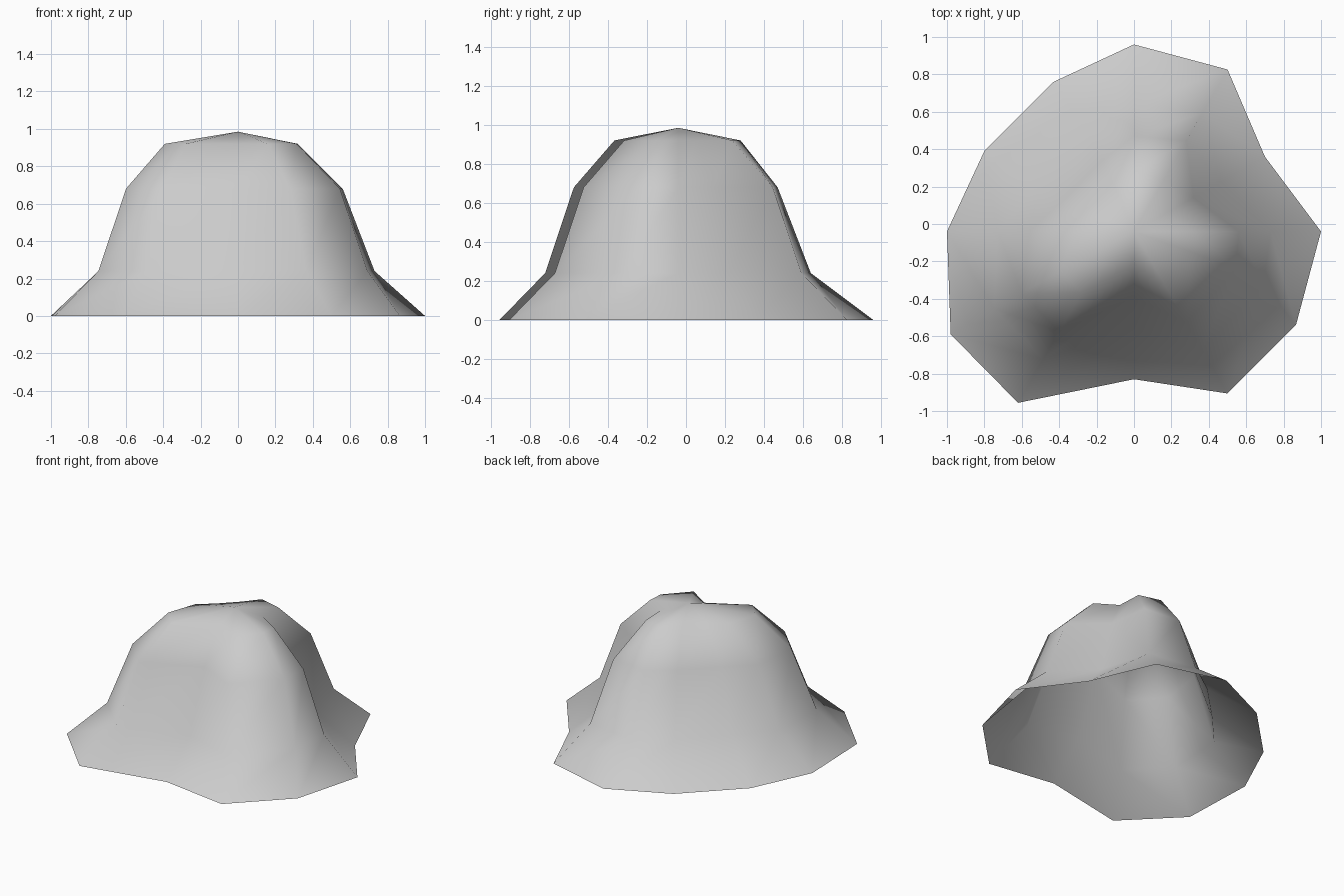
import bpy, bmesh
from math import cos, sin, radians

if "Cube" in bpy.data.objects:
    bpy.data.objects.remove(bpy.data.objects["Cube"], do_unlink=True)

# Stone colour
stone = bpy.data.materials.new("stone_grey")
stone.use_nodes = True
grey = (0.6, 0.6, 0.6, 1)
stone.diffuse_color = grey
stone.node_tree.nodes["Principled BSDF"].inputs["Base Color"].default_value = grey

# Bell-shaped profile (radius, height) and the apex of the mound
PROFILE = [(1.0, 0.0), (0.73, 0.24), (0.56, 0.68), (0.32, 0.92)]
APEX = (0.0, -0.04, 0.985)

# Ridges and gullies: side angle -> sideways push (x, y) and its strength at each ring
PUSHES = {
    30: (-0.166, -0.1, (1, 1, 1, 0.65)),
    90: (0, -0.05, (0, 1, 1, 0)),
    120: (0.07, -0.066, (1, 1.8, 1.6, 1)),
    150: (0.066, -0.07, (1, 1.8, 1.6, 1)),
    210: (-0.114, -0.05, (1, 1, 1, 1)),
    240: (-0.12, -0.05, (1, 1, 1, 1)),
    270: (0, 0.21, (1, 1, 1, 0.7)),
    330: (0.06, 0.08, (0, 1, 1, 0.6)),
}
STILL = (0, 0, (0, 0, 0, 0))

bm = bmesh.new()
rings = []
for level, (radius, height) in enumerate(PROFILE):
    ring = []
    for angle in range(0, 360, 30):
        dx, dy, strength = PUSHES.get(angle, STILL)
        a = radians(angle)
        x = APEX[0] + radius * cos(a) + dx * strength[level]
        y = APEX[1] + radius * sin(a) + dy * strength[level]
        ring.append(bm.verts.new((x, y, height)))
    rings.append(ring)

# Side walls, open underneath
n = len(rings[0])
for low, high in zip(rings, rings[1:]):
    for i in range(n):
        j = (i + 1) % n
        bm.faces.new((low[i], low[j], high[j], high[i]))

# Crown fan
top = bm.verts.new(APEX)
for i in range(n):
    bm.faces.new((rings[-1][i], rings[-1][(i + 1) % n], top))

for face in bm.faces:
    face.smooth = True

mesh = bpy.data.meshes.new("rock_mound")
bm.to_mesh(mesh)
bm.free()
mesh.materials.append(stone)
rock = bpy.data.objects.new("rock_mound", mesh)
bpy.context.collection.objects.link(rock)
